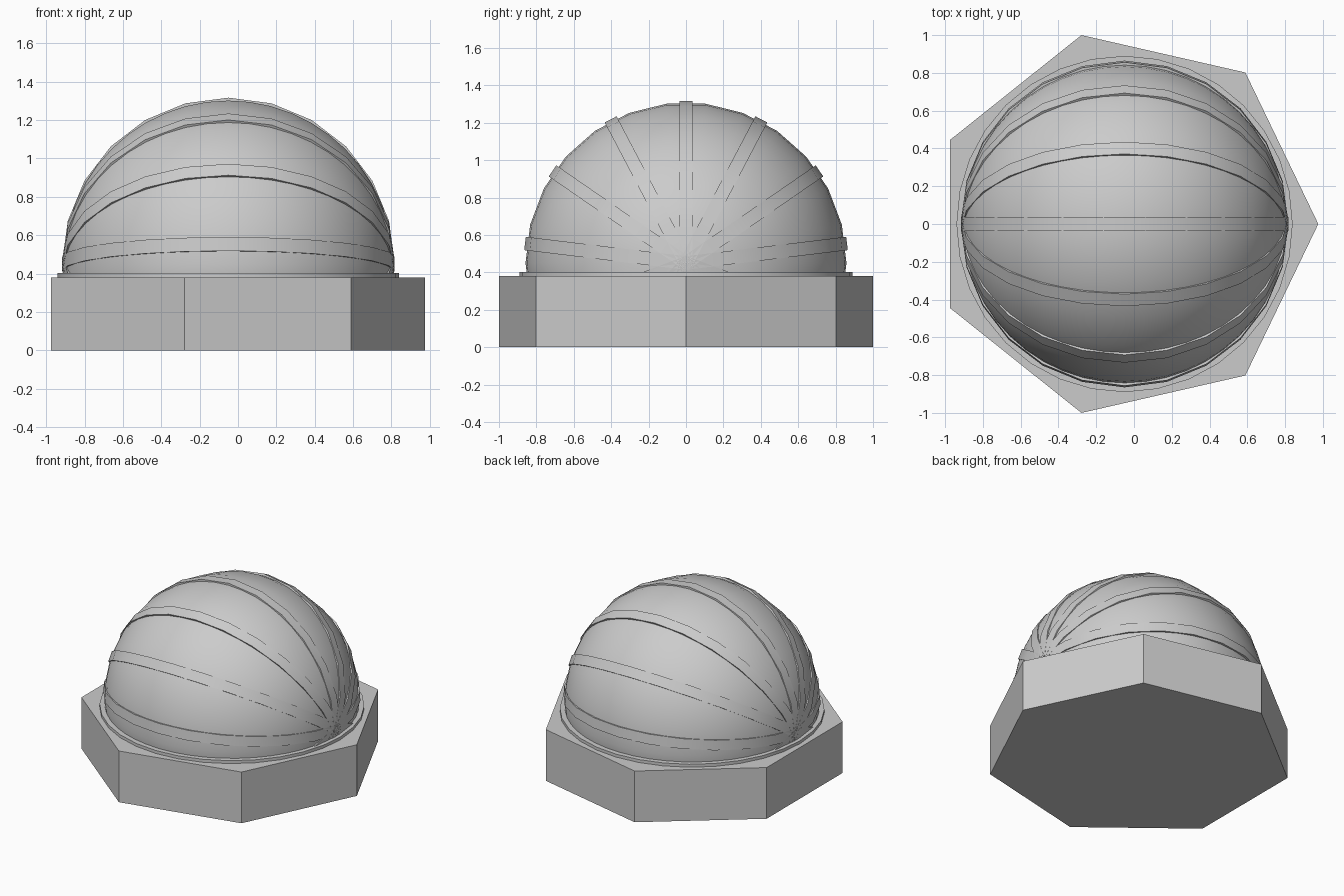
import bpy, bmesh, math
from mathutils import Matrix, Vector

if "Cube" in bpy.data.objects:
    bpy.data.objects.remove(bpy.data.objects["Cube"])

CX, CZ = -0.05, 0.45      # dome centre
RIBS = 13


def finish(bm, name, smooth=False):
    bmesh.ops.recalc_face_normals(bm, faces=bm.faces[:])
    me = bpy.data.meshes.new(name)
    bm.to_mesh(me)
    bm.free()
    ob = bpy.data.objects.new(name, me)
    bpy.context.collection.objects.link(ob)
    if smooth:
        bpy.context.view_layer.objects.active = ob
        ob.select_set(True)
        bpy.ops.object.shade_smooth_by_angle(angle=math.radians(32))
        ob.select_set(False)
    return ob


def prism(name, sides, radius, z0, z1, smooth=False):
    bm = bmesh.new()
    ring = [bm.verts.new((CX + radius * math.cos(math.tau * i / sides),
                          radius * math.sin(math.tau * i / sides), z0))
            for i in range(sides)]
    face = bm.faces.new(ring)
    ext = bmesh.ops.extrude_face_region(bm, geom=[face], use_keep_orig=True)
    top = [g for g in ext["geom"] if isinstance(g, bmesh.types.BMVert)]
    bmesh.ops.translate(bm, verts=top, vec=(0, 0, z1 - z0))
    return finish(bm, name, smooth)


def trim_below(bm, z):
    bmesh.ops.bisect_plane(bm, geom=bm.verts[:] + bm.edges[:] + bm.faces[:],
                           plane_co=(0, 0, z), plane_no=(0, 0, 1), clear_inner=True)


# Seven-sided base and thin round collar
prism("base", 7, 1.0257, 0, 0.38)
prism("collar", 32, 0.89, 0.38, 0.402, True)

# Dome with its poles on the x axis
bm = bmesh.new()
bmesh.ops.create_uvsphere(bm, u_segments=RIBS * 2, v_segments=24, radius=0.858)
bmesh.ops.transform(bm, verts=bm.verts[:],
                    matrix=Matrix.Translation((CX, 0, CZ)) @ Matrix.Rotation(math.pi / 2, 4, 'Y'))
trim_below(bm, 0.395)
finish(bm, "dome", True)

# Raised constant-width ribs running from pole to pole
bm = bmesh.new()
STEPS, HALF, OUTER, INNER = 12, 0.036, 0.867, 0.835
for k in range(RIBS):
    a = math.tau * k / RIBS
    d = Vector((0, math.sin(a), math.cos(a)))
    w = Vector((0, math.cos(a), -math.sin(a))) * HALF
    rows = []
    for i in range(STEPS + 1):
        t = math.pi * i / STEPS
        p = Vector((math.cos(t), 0, 0)) + d * math.sin(t)
        rows.append([bm.verts.new(Vector((CX, 0, CZ)) + p * r + w * s)
                     for r, s in ((OUTER, -1), (OUTER, 1), (INNER, 1), (INNER, -1))])
    for r0, r1 in zip(rows, rows[1:]):
        for j in range(4):
            n = (j + 1) % 4
            bm.faces.new((r0[j], r0[n], r1[n], r1[j]))
    bm.faces.new(rows[0])
    bm.faces.new(rows[-1])
trim_below(bm, 0.395)
finish(bm, "dome_ribs", True)
